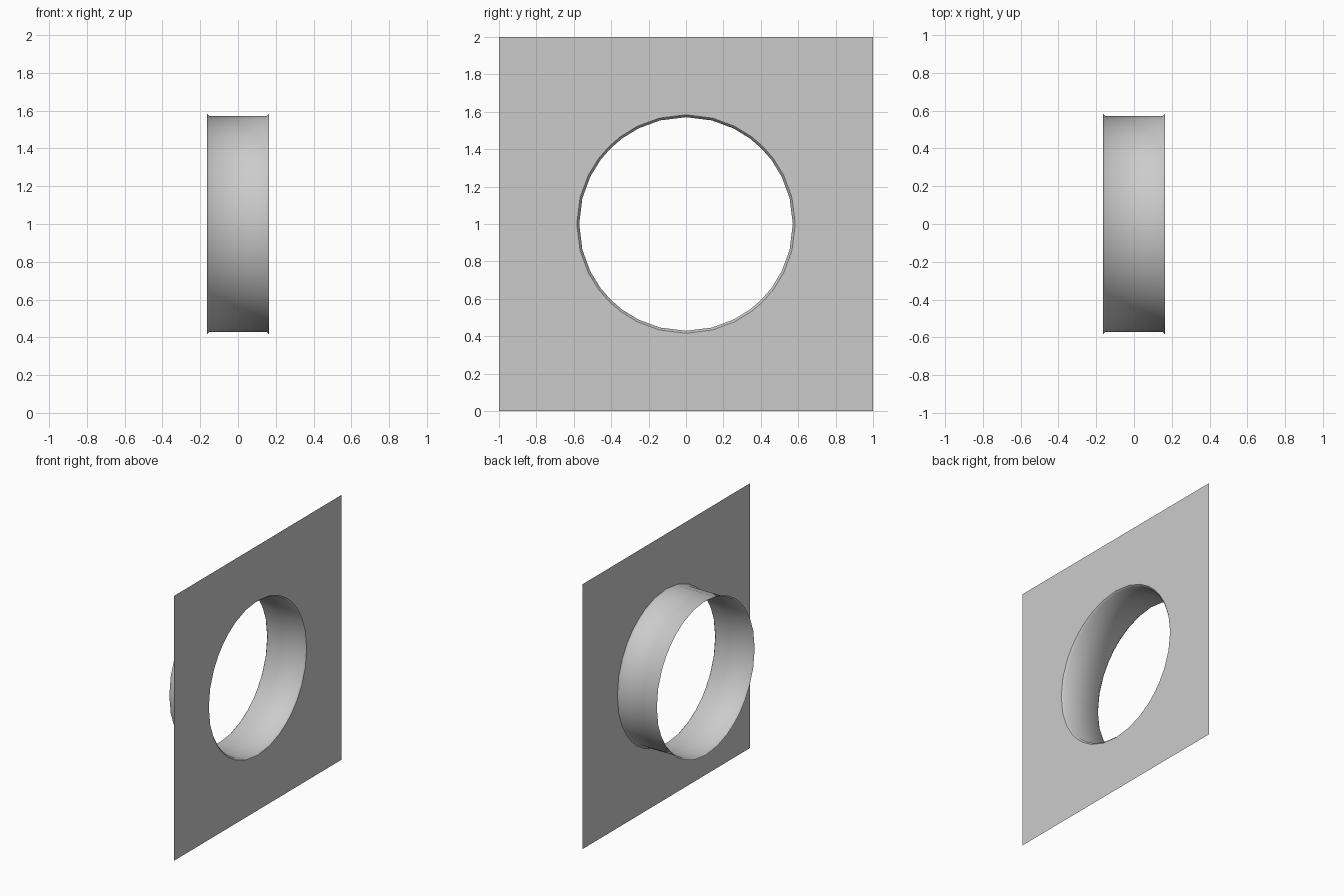
import bpy, bmesh, math

if "Cube" in bpy.data.objects:
    bpy.data.objects.remove(bpy.data.objects["Cube"])

HALF_DEPTH = 0.165
RADIUS = 0.571
FLARE_RADIUS = 0.584
FLARE = 0.013
SEGMENTS = 8            # divisions per side of the square


def square_outline():
    """32 evenly spaced points around a unit square, in the y-z plane."""
    points = []
    for side in range(4):
        a = side * math.pi / 2
        c, s = round(math.cos(a)), round(math.sin(a))
        for i in range(SEGMENTS):
            y, z = 1.0, -1.0 + 2.0 * i / SEGMENTS
            points.append((y * c - z * s, y * s + z * c))
    return points


OUTLINE = square_outline()


def circle(radius):
    # Square points pushed out onto a circle
    return [(y * radius / math.hypot(y, z), z * radius / math.hypot(y, z))
            for y, z in OUTLINE]


def bridge_rings(name, rings):
    """Make a surface through a list of (x, outline) rings."""
    bm = bmesh.new()
    loops = [[bm.verts.new((x, y, z + 1)) for y, z in pts] for x, pts in rings]
    n = len(OUTLINE)
    for a, b in zip(loops, loops[1:]):
        for i in range(n):
            j = (i + 1) % n
            bm.faces.new((a[i], a[j], b[j], b[i]))
    mesh = bpy.data.meshes.new(name)
    bm.to_mesh(mesh)
    bm.free()
    obj = bpy.data.objects.new(name, mesh)
    bpy.context.collection.objects.link(obj)
    bpy.ops.object.select_all(action='DESELECT')
    obj.select_set(True)
    bpy.context.view_layer.objects.active = obj
    bpy.ops.object.shade_smooth_by_angle(angle=math.radians(50))
    return obj


# Flat wall panel with a round hole, facing +x
bridge_rings("wall_panel", [(HALF_DEPTH, circle(FLARE_RADIUS)),
                            (HALF_DEPTH, OUTLINE)][::-1])

# Round tunnel with a small flare at each end, facing inwards
bridge_rings("tunnel", [(HALF_DEPTH, circle(FLARE_RADIUS)),
                        (HALF_DEPTH - FLARE, circle(RADIUS)),
                        (-HALF_DEPTH + FLARE, circle(RADIUS)),
                        (-HALF_DEPTH, circle(FLARE_RADIUS))][::-1])
